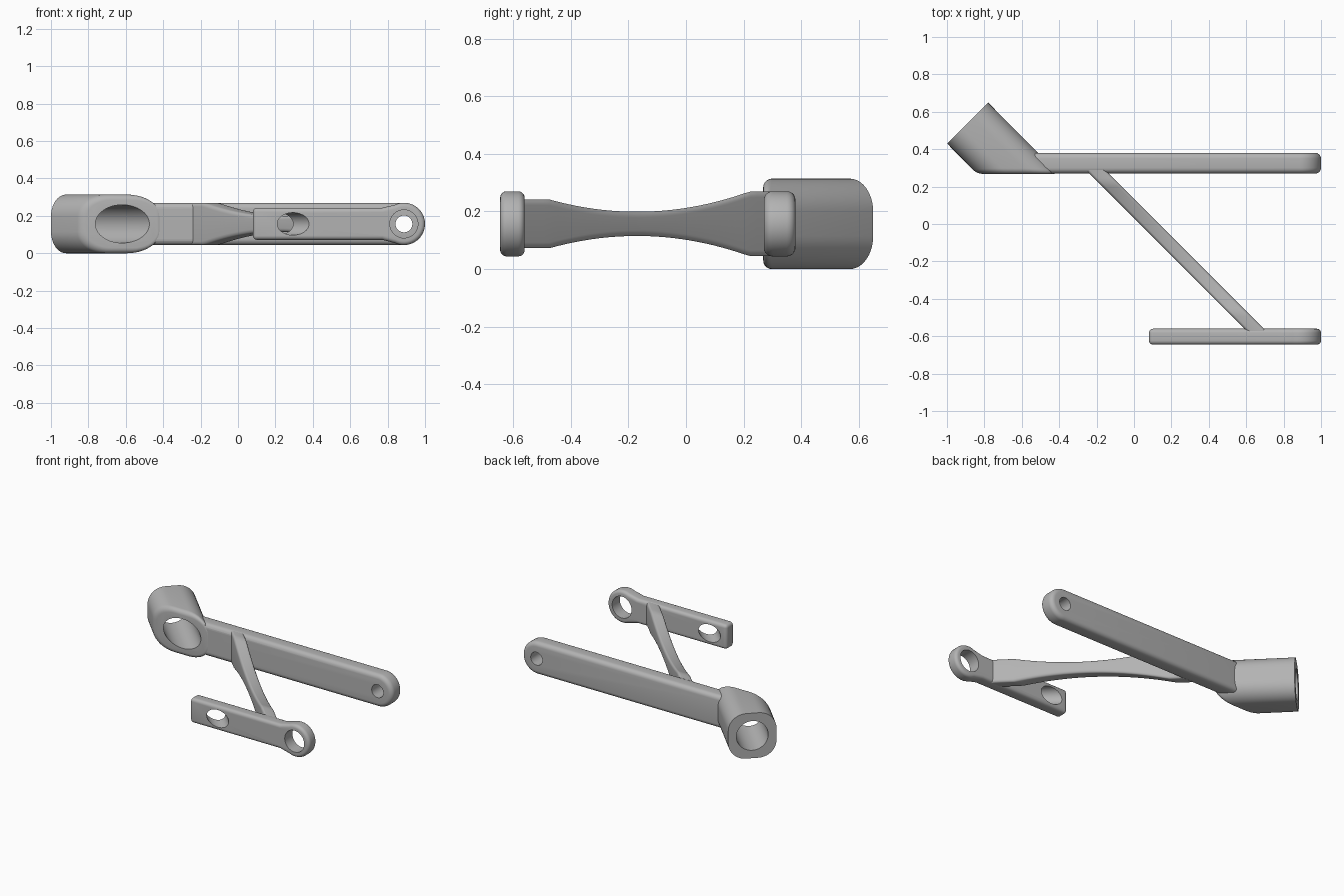
import bpy, bmesh, math
from mathutils import Vector

cube = bpy.data.objects.get("Cube")
if cube:
    bpy.data.objects.remove(cube, do_unlink=True)

MID_Z = 0.157          # height of the centre line
EYE_X = 0.887          # centre of both rounded ends
EYE_R = 0.113
DIAGONAL = Vector((1, -1, 0)).normalized()

grey = bpy.data.materials.new("plain grey")
grey.use_nodes = True
grey.diffuse_color = (0.45, 0.45, 0.45, 1)
grey.node_tree.nodes["Principled BSDF"].inputs["Base Color"].default_value = grey.diffuse_color


def arc(cx, cz, r, start, end, steps):
    angles = [math.radians(start + (end - start) * i / steps) for i in range(steps + 1)]
    return [(cx + r * math.cos(a), cz + r * math.sin(a)) for a in angles]


def rounded_rect(half_w, half_h, r, steps):
    corners = [(1, 1), (-1, 1), (-1, -1), (1, -1)]
    points = []
    for i, (sx, sz) in enumerate(corners):
        points += arc(sx * (half_w - r), sz * (half_h - r), r, 90 * i, 90 * i + 90, steps)
    return points


def loft(name, rings, fillet=0, fillet_rule=None):
    """Skin closed rings of points, cap the ends and round the chosen edges."""
    bm = bmesh.new()
    loops = [[bm.verts.new(p) for p in ring] for ring in rings]
    n = len(loops[0])
    for a, b in zip(loops, loops[1:]):
        for i in range(n):
            j = (i + 1) % n
            bm.faces.new((a[i], a[j], b[j], b[i]))
    bm.faces.new(loops[0])
    bm.faces.new(loops[-1])
    bmesh.ops.recalc_face_normals(bm, faces=bm.faces)
    if fillet:
        edges = [e for e in bm.edges if fillet_rule(e)]
        bmesh.ops.bevel(bm, geom=edges, offset=fillet, segments=5, profile=0.5,
                        affect='EDGES', clamp_overlap=True)
    mesh = bpy.data.meshes.new(name)
    bm.to_mesh(mesh)
    bm.free()
    mesh.materials.append(grey)
    obj = bpy.data.objects.new(name, mesh)
    bpy.context.collection.objects.link(obj)
    return obj


def plate(name, outline, y_front, y_back, fillet):
    rings = [[(x, y, z) for x, z in outline] for y in (y_front, y_back)]
    return loft(name, rings, fillet, lambda e: e.calc_face_angle(0) > math.radians(60))


def drill(obj, centre, direction, radius):
    """Cut a round hole through a part."""
    bpy.ops.mesh.primitive_cylinder_add(vertices=64, radius=radius, depth=1.2, location=centre)
    cutter = bpy.context.object
    cutter.rotation_euler = direction.to_track_quat('Z', 'Y').to_euler()
    cutter.hide_render = True
    cutter.data.materials.append(grey)
    mod = obj.modifiers.new("hole", 'BOOLEAN')
    mod.operation = 'DIFFERENCE'
    mod.solver = 'EXACT'
    mod.object = cutter
    bpy.context.view_layer.objects.active = obj
    bpy.ops.object.modifier_apply(modifier=mod.name)
    bpy.data.objects.remove(cutter, do_unlink=True)


def strut_half_height(y):
    waist = 0.042 + 0.46 * (y + 0.17) ** 2
    return min(waist, 0.112 if y > 0 else 0.084)


straight = Vector((0, 1, 0))

# Long arm with one rounded end
arm_outline = [(-0.6, MID_Z + EYE_R), (-0.6, MID_Z - EYE_R)]
arm_outline += arc(EYE_X, MID_Z, EYE_R, -90, 90, 32)
long_arm = plate("long_arm", arm_outline, 0.27, 0.38, 0.03)

# Angled socket, its front cut flush with the arm
section = rounded_rect(0.155, 0.157, 0.115, 10)
s = math.sqrt(2)
front = [(-0.62 + u * s, 0.268, MID_Z + w) for u, w in section]
back = [(-0.89 + u / s, 0.54 + u / s, MID_Z + w) for u, w in section]
socket = loft("angled_socket", [front, back], 0.03,
              lambda e: all(abs(v.co.y - 0.268) < 1e-4 for v in e.verts))

# Short arm with a ring end
ring_arc = arc(EYE_X, MID_Z, EYE_R, -115, 115, 40)
short_outline = [(0.77, 0.243), (0.08, 0.243), (0.08, 0.072), (0.77, 0.072)] + ring_arc
short_arm = plate("short_arm", short_outline, -0.645, -0.56, 0.022)

# Waisted diagonal strut between the arms
strut_rings = []
for i in range(41):
    y = 0.29 - 0.87 * i / 40
    outline = rounded_rect(0.0525, strut_half_height(y), 0.02, 5)
    strut_rings.append([(0.0825 - y + u, y, MID_Z + w) for u, w in outline])
strut = loft("diagonal_strut", strut_rings)

# Holes
for part in (long_arm, socket):
    drill(part, (-0.62, 0.27, MID_Z), DIAGONAL, 0.102)
drill(long_arm, (EYE_X, 0.32, MID_Z), straight, 0.045)
drill(short_arm, (EYE_X, -0.6, MID_Z), straight, 0.075)
drill(short_arm, (0.295, -0.645, MID_Z), DIAGONAL, 0.06)

# Smooth shading with crisp edges
bpy.ops.object.select_all(action='DESELECT')
for part in (long_arm, socket, short_arm, strut):
    part.select_set(True)
bpy.context.view_layer.objects.active = long_arm
bpy.ops.object.shade_smooth_by_angle(angle=math.radians(30))
